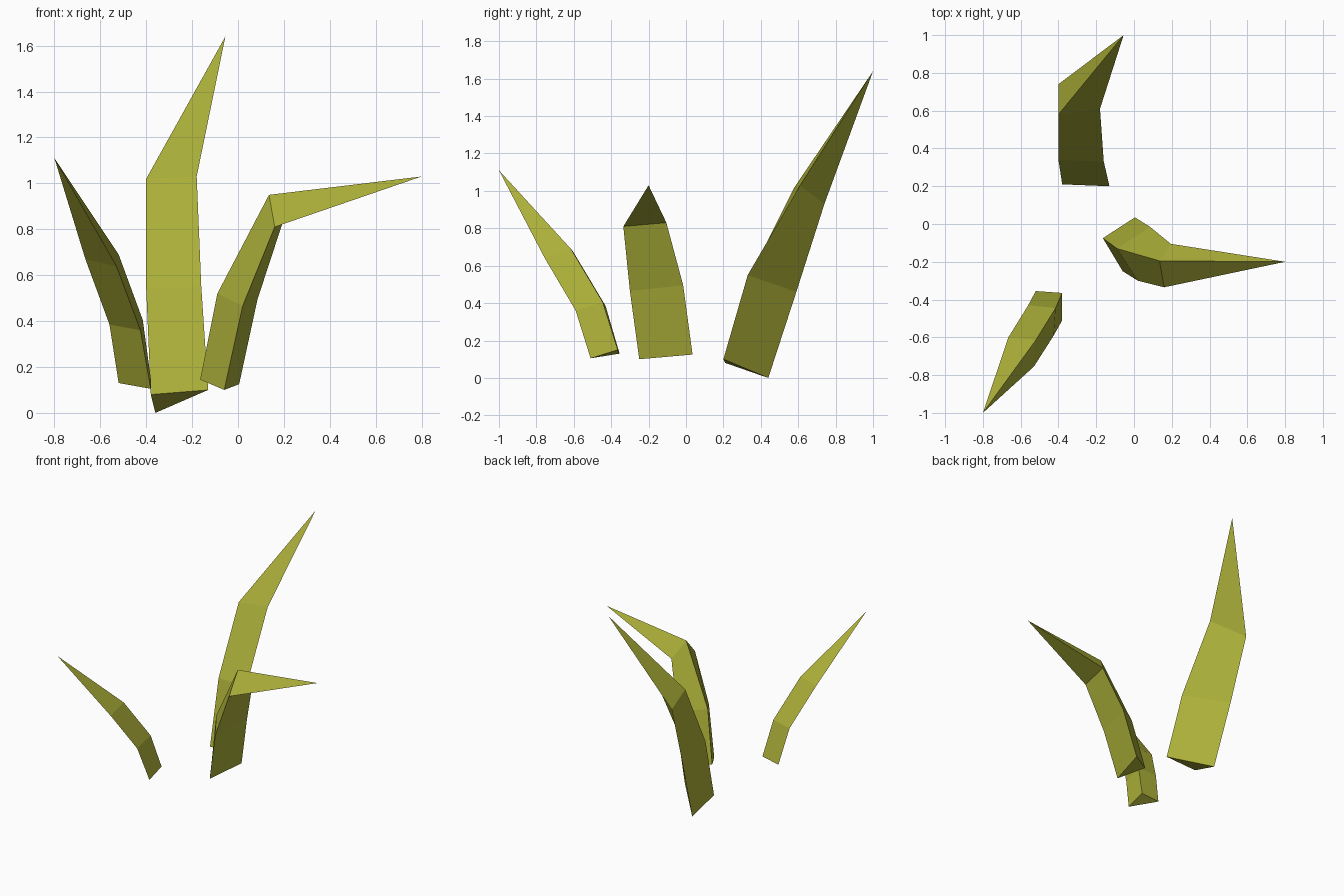
import bpy
import bmesh

# Remove the default cube
default_cube = bpy.data.objects.get("Cube")
if default_cube:
    bpy.data.objects.remove(default_cube, do_unlink=True)


def make_material(name, colour):
    material = bpy.data.materials.new(name)
    material.use_nodes = True
    material.diffuse_color = colour
    shader = material.node_tree.nodes["Principled BSDF"]
    shader.inputs["Base Color"].default_value = colour
    shader.inputs["Roughness"].default_value = 0.9
    return material


grass_green = make_material("olive green", (0.41, 0.43, 0.04, 1.0))


def make_blade(name, sections, tip):
    """Loft triangular cross-sections from the root up to a pointed tip."""
    bm = bmesh.new()
    rings = [[bm.verts.new(point) for point in section] for section in sections]
    tip_vert = bm.verts.new(tip)

    # Root cap
    bm.faces.new(rings[0])

    # Bent sides
    for lower, upper in zip(rings, rings[1:]):
        for i in range(len(lower)):
            j = (i + 1) % len(lower)
            bm.faces.new((lower[i], lower[j], upper[j], upper[i]))

    # Pointed end
    last = rings[-1]
    for i in range(len(last)):
        bm.faces.new((last[i], last[(i + 1) % len(last)], tip_vert))

    bmesh.ops.recalc_face_normals(bm, faces=bm.faces[:])
    mesh = bpy.data.meshes.new(name)
    bm.to_mesh(mesh)
    bm.free()
    mesh.materials.append(grass_green)
    blade = bpy.data.objects.new(name, mesh)
    bpy.context.scene.collection.objects.link(blade)
    return blade


# Tall blade leaning backwards
make_blade(
    "tall_back_blade",
    sections=[
        [(-.38, .21, .08), (-.13, .2, .1), (-.36, .44, 0)],
        [(-.4, .34, .54), (-.16, .33, .55), (-.385, .59, .46)],
        [(-.4, .58, 1.02), (-.18, .61, 1.03), (-.4, .74, .93)],
    ],
    tip=(-.055, 1, 1.64),
)

# Thin blade leaning forwards and to the right
make_blade(
    "front_right_blade",
    sections=[
        [(-.52, -.355, .13), (-.38, -.365, .15), (-.38, -.51, .105)],
        [(-.56, -.43, .385), (-.415, -.445, .405), (-.425, -.59, .36)],
        [(-.665, -.6, .67), (-.52, -.615, .69), (-.53, -.755, .64)],
    ],
    tip=(-.8, -1, 1.11),
)

# Blade folded over to the left
make_blade(
    "folded_left_blade",
    sections=[
        [(-.165, -.075, .145), (-.06, -.25, .1), (.005, .035, .125)],
        [(-.09, -.13, .52), (.02, -.3, .465), (.085, -.015, .495)],
        [(.135, -.195, .95), (.16, -.335, .81), (.195, -.105, .83)],
    ],
    tip=(.8, -.2, 1.03),
)
